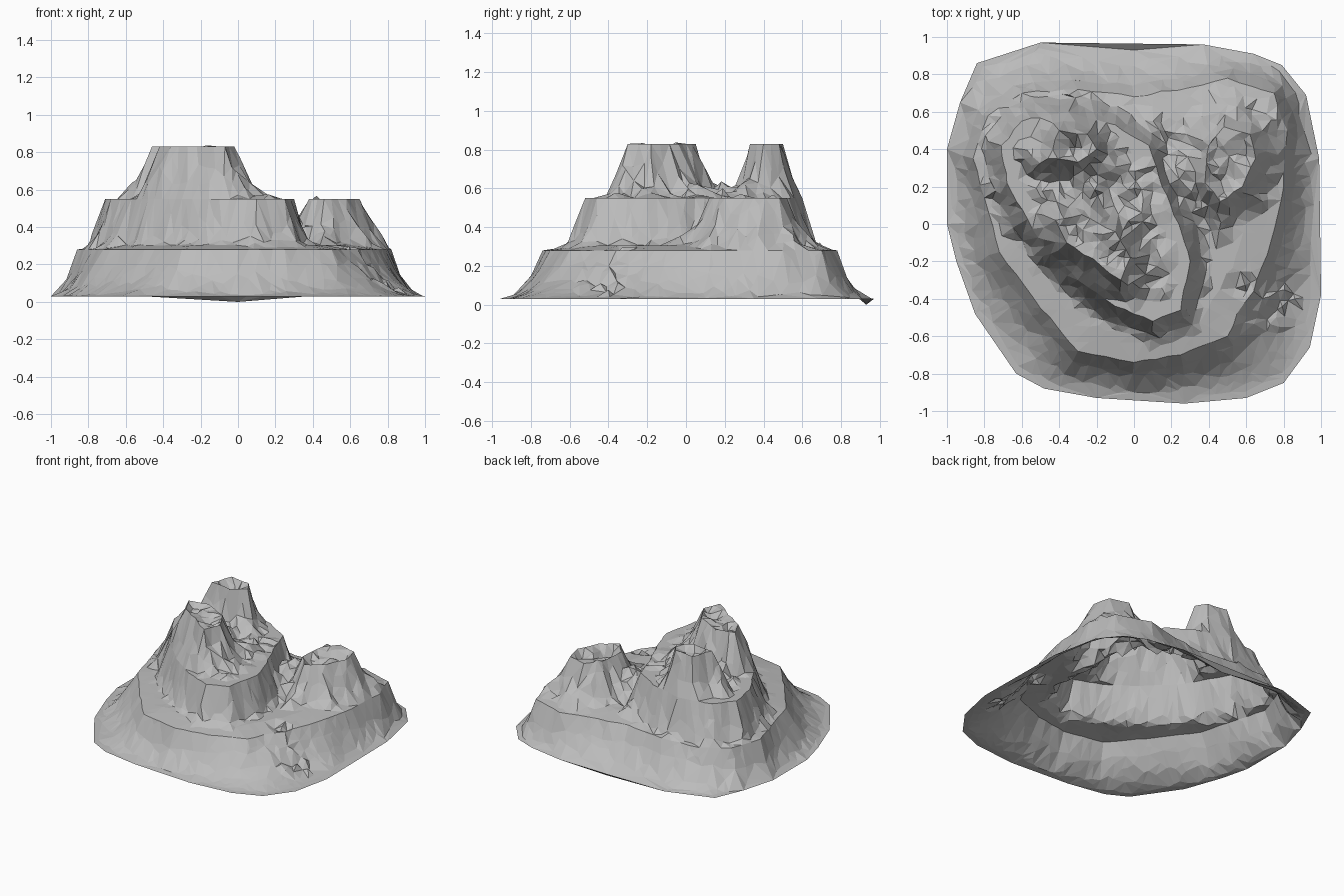
import bpy
import random
from mathutils import Vector, noise
from mathutils.geometry import delaunay_2d_cdt, intersect_point_line

random.seed(7)
if "Cube" in bpy.data.objects:
    bpy.data.objects.remove(bpy.data.objects["Cube"], do_unlink=True)


def outline(*pairs):
    return [Vector(p) for p in pairs]


# Ground rim and the upper lips of the cliffs, as plan outlines
RIM = outline((-.84, .86), (-.5, .97), (.37, .96), (.64, .91), (.79, .85), (.92, .69),
              (.99, .35), (1, -.38), (.94, -.66), (.8, -.85), (.6, -.93), (.27, -.96),
              (-.2, -.93), (-.48, -.88), (-.63, -.8), (-.85, -.48), (-.95, -.2),
              (-1, 0), (-1, .4), (-.93, .65))
LOWER_LIP = outline((-.86, .35), (-.72, -.15), (-.5, -.45), (-.3, -.68), (0, -.74),
                    (.25, -.7), (.5, -.6), (.55, -.48), (.64, -.36), (.73, -.1),
                    (.8, .2), (.82, .5), (.75, .7), (.5, .78), (.3, .73), (0, .68),
                    (-.3, .72), (-.6, .7), (-.78, .58))
MIDDLE_LIP = outline((-.71, .42), (-.68, .22), (-.48, -.12), (-.3, -.3), (-.1, -.44),
                     (.1, -.52), (.25, -.46), (.3, -.2), (.24, 0), (.15, .2),
                     (.08, .42), (-.1, .53), (-.35, .6), (-.6, .55))
SIDE_PEAK = outline((.38, .22), (.46, .12), (.58, .2), (.65, .35), (.62, .48),
                    (.48, .52), (.4, .42))
BACK_PEAK = outline((-.46, .35), (-.3, .33), (-.2, .4), (-.25, .48), (-.4, .5))
FRONT_PEAK = outline((-.42, .02), (-.36, -.1), (-.18, -.22), (-.07, -.3), (-.02, -.18),
                     (-.1, -.04), (-.28, .05))

# Each upper cliff: lip outline, lip height, foot height, cliff width, crown roughness
CLIFFS = [(MIDDLE_LIP, .55, .3, .11, .08), (SIDE_PEAK, .55, .3, .16, -.1),
          (BACK_PEAK, .83, .57, .1, -.08), (FRONT_PEAK, .83, .57, .12, -.08)]

# Rounded fills: saddle between the peaks, shoulder of the back peak (centre, top, radius)
SADDLE = Vector((.28, .26))
MOUNDS = [(SADDLE, .47, .2), (Vector((-.52, .37)), .69, .1)]
RAVINE = Vector((.7, -.4))


def edges_of(poly):
    return list(zip(poly, poly[1:] + poly[:1]))


def distance(p, poly):
    """Signed distance to an outline, negative inside."""
    inside, best = False, 9
    for a, b in edges_of(poly):
        q, t = intersect_point_line(p, a, b)
        q = a.lerp(b, min(max(t, 0), 1))
        best = min(best, (p - Vector(q[:2])).length)
        if (a.y > p.y) != (b.y > p.y):
            if p.x < a.x + (b.x - a.x) * (p.y - a.y) / (b.y - a.y):
                inside = not inside
    return -best if inside else best


def rough(p, scale):
    return noise.noise(Vector((p.x * scale, p.y * scale, 3.3)))


def height(p):
    """Terrain height: lowest slope, or the terrace with cliffs raised over it."""
    d = distance(p, LOWER_LIP)
    if d > 0:
        t = d / (d + max(-distance(p, RIM), 0))
        t = min(1, t * (1 + .4 * rough(p, 6) * (1 - t)))
        return .03 + .25 * (1 - t) ** 2
    z = .28 + .025 * min(1, -d / .15)
    for lip, top, foot, width, crown in CLIFFS:
        d = distance(p, lip)
        if d <= 0:
            ledge = .1 if crown > 0 else 0
            deep = min(1, max(0, -d - ledge) / .08)
            z = max(z, top + crown * deep * max(0, .5 + rough(p, 9)))
        else:
            t = d / width * (1 + .5 * rough(p, 10))
            if t < 1:
                z = max(z, foot + (top - foot) * (1 - max(t, 0)) ** 1.4)
    for centre, top, radius in MOUNDS:
        z = max(z, top - .18 * ((p - centre).length / radius) ** 2)
    return z


def resample(poly, step, wobble):
    """Split an outline into short edges, shaking the new points a little."""
    out = []
    for a, b in edges_of(poly):
        n = max(1, round((b - a).length / step))
        for i in range(n):
            shake = Vector((random.uniform(-1, 1), random.uniform(-1, 1))) * wobble
            out.append(a.lerp(b, i / n) + (shake if i else shake * 0))
    return out


def grown(poly, amount):
    """Outline pushed outward from its middle."""
    middle = sum(poly, Vector((0, 0))) / len(poly)
    return [p + (p - middle).normalized() * amount for p in poly]


# Plan points: outlines first, so that cliff lips become crisp edges
points, heights, edges = [], [], []


def add_loop(poly, z, step, wobble):
    loop = resample(poly, step, wobble)
    start, n = len(points), len(loop)
    points.extend(loop)
    heights.extend(height(p) if z is None else z for p in loop)
    edges.extend((start + i, start + (i + 1) % n) for i in range(n))


add_loop(RIM, .03, 2, 0)
add_loop(LOWER_LIP, .28, .07, .006)
add_loop(grown(LOWER_LIP, .06), None, .09, .01)
add_loop(grown(MIDDLE_LIP, .1), None, .08, .012)
for lip, top, foot, width, crown in CLIFFS:
    add_loop(lip, top, .055, .006)

# Sunken fold at the back rim
points.append(Vector((0, .93)))
heights.append(0)

# Scattered points, denser on the rugged upper part
STEP = .045
count = int(1 / STEP)
for i in range(-count, count + 1):
    for j in range(-count, count + 1):
        p = Vector((i + random.uniform(-.4, .4), j + random.uniform(-.4, .4))) * STEP
        plateau = distance(p, MIDDLE_LIP)
        upper = min(plateau, distance(p, SIDE_PEAK)) < .14
        ravine = (p - RAVINE).length < .17
        if not (upper or ravine) and random.random() < .35:
            continue
        if distance(p, RIM) > -.025 or (abs(p.x) < .45 and p.y > .9):
            continue
        if min((p - q).length for q in points) < STEP * .6:
            continue
        # Broken rock on the heights, in the gully and down the corner ravine
        broken = plateau < -.1 or (p - SADDLE).length < .25
        shake = random.uniform(-.03, .025) if broken or ravine else 0
        points.append(p)
        heights.append(max(.03, height(p) + shake))

result = delaunay_2d_cdt(points, edges, [], 1, 1e-5)
flat_verts, faces, sources = result[0], result[2], result[3]
verts = [(v.x, v.y, heights[src[0]] if src else height(v))
         for v, src in zip(flat_verts, sources)]

# Open terrain shell with flat facets
mesh = bpy.data.meshes.new("terraced_mountain")
mesh.from_pydata(verts, [], faces)
mesh.update()
mountain = bpy.data.objects.new("terraced_mountain", mesh)
bpy.context.collection.objects.link(mountain)

stone = bpy.data.materials.new("grey stone")
stone.use_nodes = True
GREY = (.5, .5, .5, 1)
stone.diffuse_color = GREY
stone.node_tree.nodes["Principled BSDF"].inputs["Base Color"].default_value = GREY
mesh.materials.append(stone)
